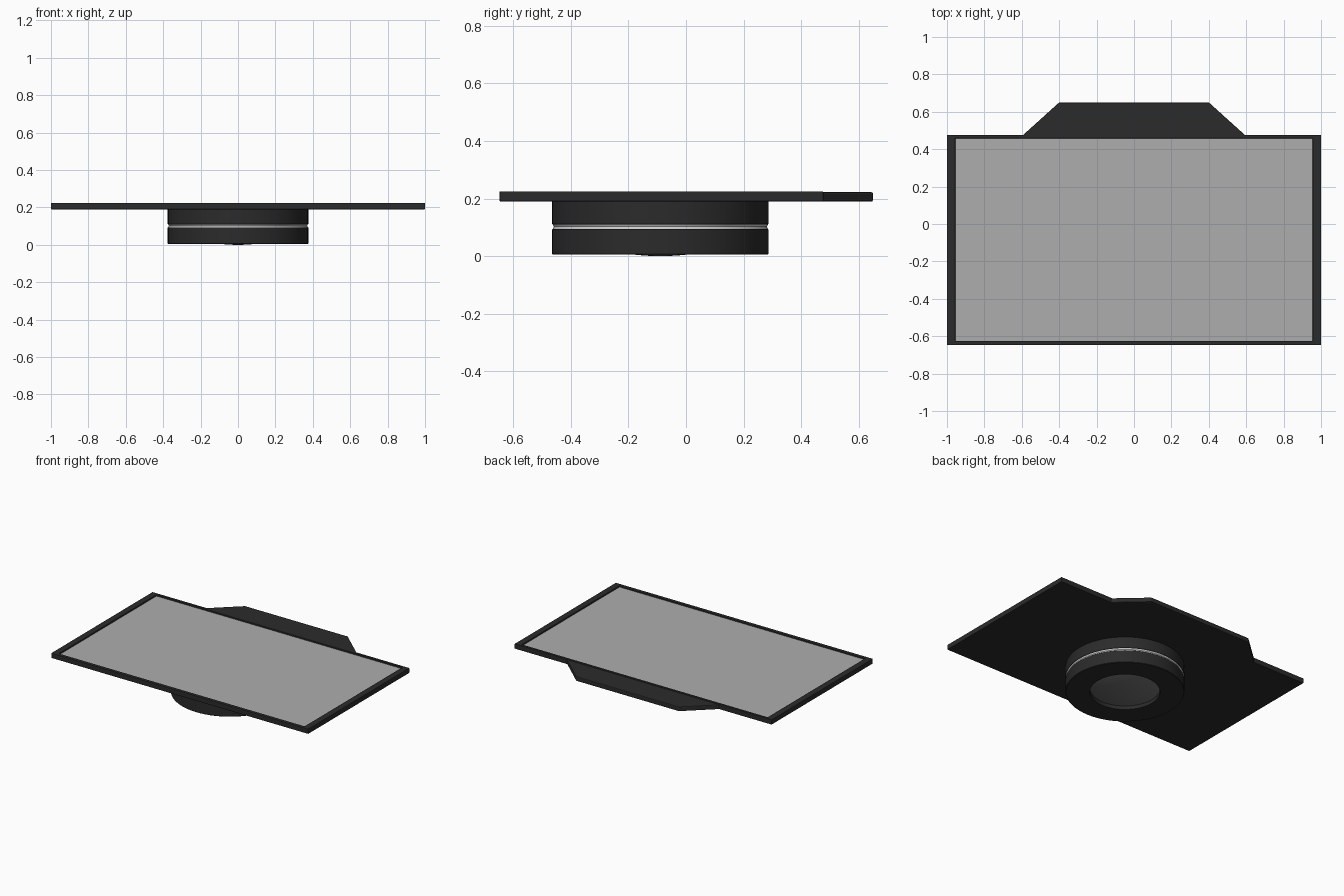
import bpy, bmesh, math

if "Cube" in bpy.data.objects:
    bpy.data.objects.remove(bpy.data.objects["Cube"])


def material(name, rgb):
    m = bpy.data.materials.new(name)
    m.diffuse_color = (*rgb, 1)
    m.use_nodes = True
    m.node_tree.nodes["Principled BSDF"].inputs["Base Color"].default_value = m.diffuse_color
    return m


BLACK = material("black_plastic", (0.024, 0.024, 0.024))
SCREEN = material("screen_grey", (0.42, 0.42, 0.42))
GLASS = material("lens_grey", (0.16, 0.16, 0.16))
METAL = material("light_metal", (0.7, 0.7, 0.7))


def finish(name, bm, mat, bevel=0.0, smooth=False):
    bmesh.ops.recalc_face_normals(bm, faces=bm.faces)
    me = bpy.data.meshes.new(name)
    bm.to_mesh(me)
    bm.free()
    ob = bpy.data.objects.new(name, me)
    bpy.context.collection.objects.link(ob)
    me.materials.append(mat)
    if bevel:
        b = ob.modifiers.new("bevel", "BEVEL")
        b.width, b.segments = bevel, 2
    if smooth:
        bpy.ops.object.select_all(action="DESELECT")
        ob.select_set(True)
        bpy.context.view_layer.objects.active = ob
        bpy.ops.object.shade_smooth_by_angle(angle=math.radians(35))
    return ob


def prism(name, outline, z0, z1, mat, bevel=0.0, hole=None):
    """Extrude an outline upward, optionally sinking an inner pocket in the top."""
    bm = bmesh.new()
    low = [bm.verts.new((x, y, z0)) for x, y in outline]
    top = [bm.verts.new((x, y, z1)) for x, y in outline]
    n = len(outline)
    bm.faces.new(low)
    for i in range(n):
        j = (i + 1) % n
        bm.faces.new((low[i], low[j], top[j], top[i]))
    if hole:
        pts, depth = hole
        rim = [bm.verts.new((x, y, z1)) for x, y in pts]
        floor = [bm.verts.new((x, y, z1 - depth)) for x, y in pts]
        for i in range(n):
            j = (i + 1) % n
            bm.faces.new((top[i], top[j], rim[j], rim[i]))
            bm.faces.new((rim[i], rim[j], floor[j], floor[i]))
        bm.faces.new(floor)
    else:
        bm.faces.new(top)
    return finish(name, bm, mat, bevel)


def lathe(name, profile, mat, closed=False):
    """Spin a (radius, z) profile around the lens axis."""
    bm = bmesh.new()
    vs = [bm.verts.new((r, 0, z)) for r, z in profile]
    es = [bm.edges.new(p) for p in zip(vs, vs[1:])]
    if closed:
        es.append(bm.edges.new((vs[-1], vs[0])))
    bmesh.ops.spin(bm, geom=vs + es, cent=(0, 0, 0), axis=(0, 0, 1),
                   angle=math.tau, steps=72, use_duplicate=False)
    bmesh.ops.remove_doubles(bm, verts=bm.verts, dist=1e-5)
    ob = finish(name, bm, mat, smooth=True)
    ob.location = (0, -0.089, 0)
    return ob


def rect(x, y0, y1):
    return [(-x, y0), (x, y0), (x, y1), (-x, y1)]


# framed plate with the screen set slightly below its rim
opening = rect(0.955, -0.625, 0.458)
prism("screen_frame", rect(1.0, -0.648, 0.477), 0.19, 0.225, BLACK, 0.003, (opening, 0.02))
prism("screen", opening, 0.206, 0.215, SCREEN)

# tapered tab at the back edge
prism("back_tab", [(-0.605, 0.465), (0.605, 0.465), (0.4, 0.65), (-0.4, 0.65)],
      0.189, 0.222, BLACK, 0.006)

# round barrel in two halves, with a light ring in the gap
lathe("barrel_upper", [(0, 0.192), (0.376, 0.192), (0.376, 0.112), (0.373, 0.109),
                       (0, 0.109)], BLACK)
lathe("barrel_ring", [(0.3, 0.11), (0.374, 0.11), (0.370, 0.102), (0.374, 0.094),
                      (0.3, 0.094)], METAL, True)
lathe("barrel_lower", [(0.0, 0.095), (0.373, 0.095), (0.376, 0.092), (0.376, 0.008),
                       (0.373, 0.005), (0.222, 0.005), (0.222, 0.045), (0, 0.045)], BLACK)

# domed lens bulging out of the recess
depth, radius = 0.03, 0.221
dome = [(radius * i / 12, depth * (i / 12) ** 2) for i in range(13)]
lathe("lens", dome, GLASS)
